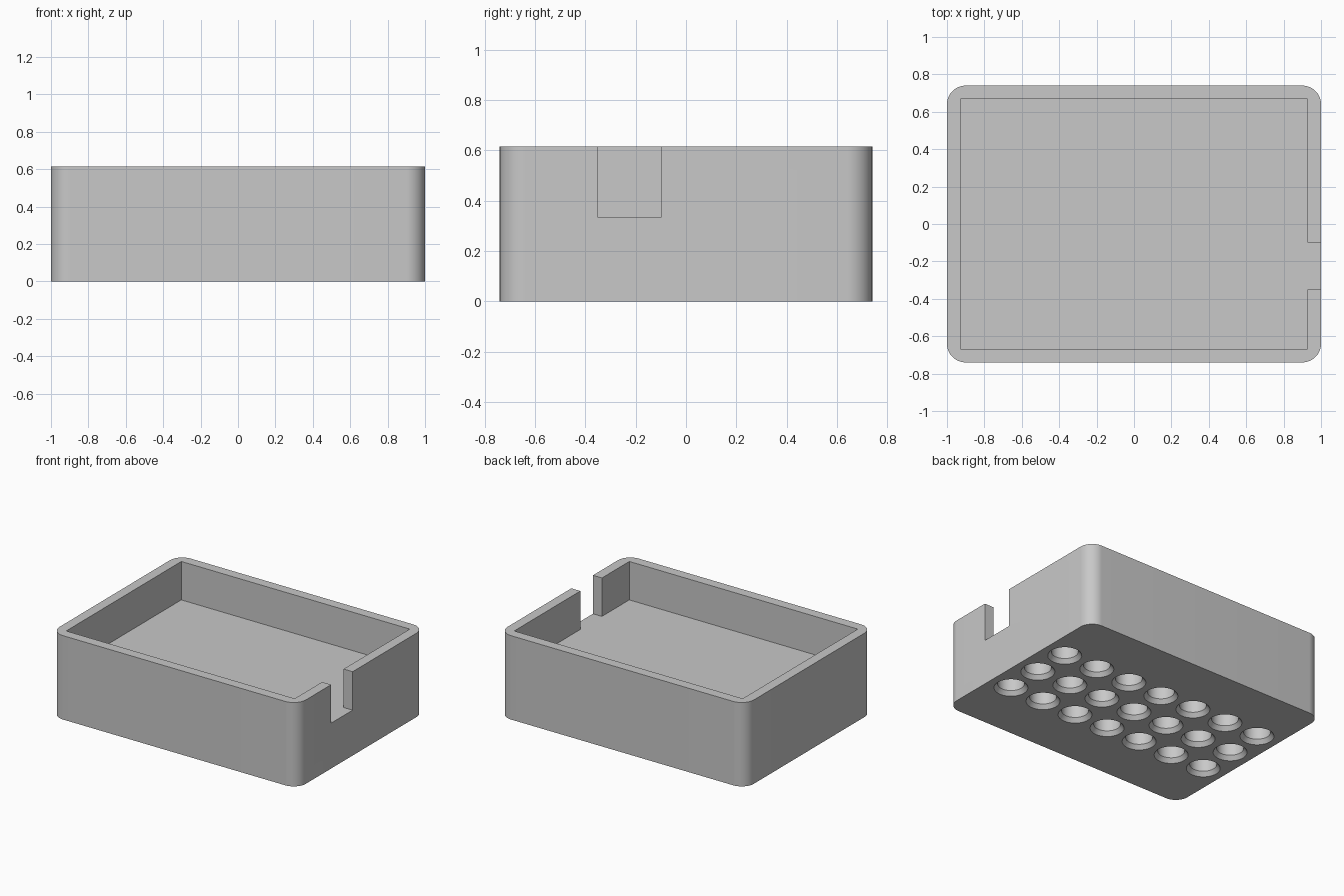
import bpy, bmesh, math

cube = bpy.data.objects.get("Cube")
if cube:
    bpy.data.objects.remove(cube, do_unlink=True)

HALF_X, HALF_Y, HEIGHT, RADIUS = 1.0, 0.74, 0.615, 0.1
IN_X, IN_Y, FLOOR = 0.927, 0.667, 0.333
NOTCH = (-0.35, -0.10)
PITCH = 0.278

grey = bpy.data.materials.new("light_grey")
grey.use_nodes = True
colour = (0.58, 0.58, 0.58, 1)
grey.diffuse_color = colour
bsdf = next(n for n in grey.node_tree.nodes if n.type == 'BSDF_PRINCIPLED')
bsdf.inputs["Base Color"].default_value = colour


def prism(bm, outline, z0, z1):
    """Extrude a flat counter-clockwise outline from z0 to z1."""
    rings = [[bm.verts.new((x, y, z)) for x, y in outline] for z in (z0, z1)]
    loft(bm, rings)


def loft(bm, rings):
    """Close a stack of equal rings into a solid."""
    bm.faces.new(rings[0][::-1])
    bm.faces.new(rings[-1])
    n = len(rings[0])
    for low, high in zip(rings, rings[1:]):
        for i in range(n):
            j = (i + 1) % n
            bm.faces.new((low[i], low[j], high[j], high[i]))


def make_object(name, bm):
    mesh = bpy.data.meshes.new(name)
    bm.to_mesh(mesh)
    bm.free()
    mesh.materials.append(grey)
    obj = bpy.data.objects.new(name, mesh)
    bpy.context.scene.collection.objects.link(obj)
    return obj


# Tray body: rounded rectangle
steps = 16
outline = []
for k, (sx, sy) in enumerate(((1, 1), (-1, 1), (-1, -1), (1, -1))):
    for i in range(steps + 1):
        a = math.pi / 2 * (k + i / steps)
        outline.append((sx * (HALF_X - RADIUS) + RADIUS * math.cos(a),
                        sy * (HALF_Y - RADIUS) + RADIUS * math.sin(a)))
bm = bmesh.new()
prism(bm, outline, 0, HEIGHT)
tray = make_object("tray", bm)

# Cavity with the side notch, both down to the same floor
bm = bmesh.new()
prism(bm, [(-IN_X, -IN_Y), (IN_X, -IN_Y), (IN_X, NOTCH[0]), (1.1, NOTCH[0]),
           (1.1, NOTCH[1]), (IN_X, NOTCH[1]), (IN_X, IN_Y), (-IN_X, IN_Y)],
      FLOOR, HEIGHT + 0.1)
cavity = make_object("cavity_cutter", bm)

# Grid of blind holes with a widened mouth, in the underside
bm = bmesh.new()
sides = 40
for col in range(-3, 4):
    for row in (-1, 0, 1):
        rings = []
        for r, z in ((0.121, -0.01), (0.09, 0.03), (0.09, 0.25)):
            rings.append([bm.verts.new((col * PITCH + r * math.cos(math.tau * i / sides),
                                        row * PITCH + r * math.sin(math.tau * i / sides), z))
                          for i in range(sides)])
        loft(bm, rings)
holes = make_object("hole_cutter", bm)

for cutter in (cavity, holes):
    cutter.hide_render = True
    mod = tray.modifiers.new(cutter.name, 'BOOLEAN')
    mod.operation = 'DIFFERENCE'
    mod.solver = 'EXACT'
    mod.object = cutter

# Bake the cuts and drop the cutters
graph = bpy.context.evaluated_depsgraph_get()
tray.modifiers.update() if hasattr(tray.modifiers, "update") else None
result = bpy.data.meshes.new_from_object(tray.evaluated_get(graph))
tray.modifiers.clear()
tray.data = result
for cutter in (cavity, holes):
    bpy.data.objects.remove(cutter, do_unlink=True)

# Smooth corners and hole walls, sharp edges elsewhere
bpy.ops.object.select_all(action='DESELECT')
tray.select_set(True)
bpy.context.view_layer.objects.active = tray
bpy.ops.object.shade_smooth_by_angle(angle=math.radians(30))
